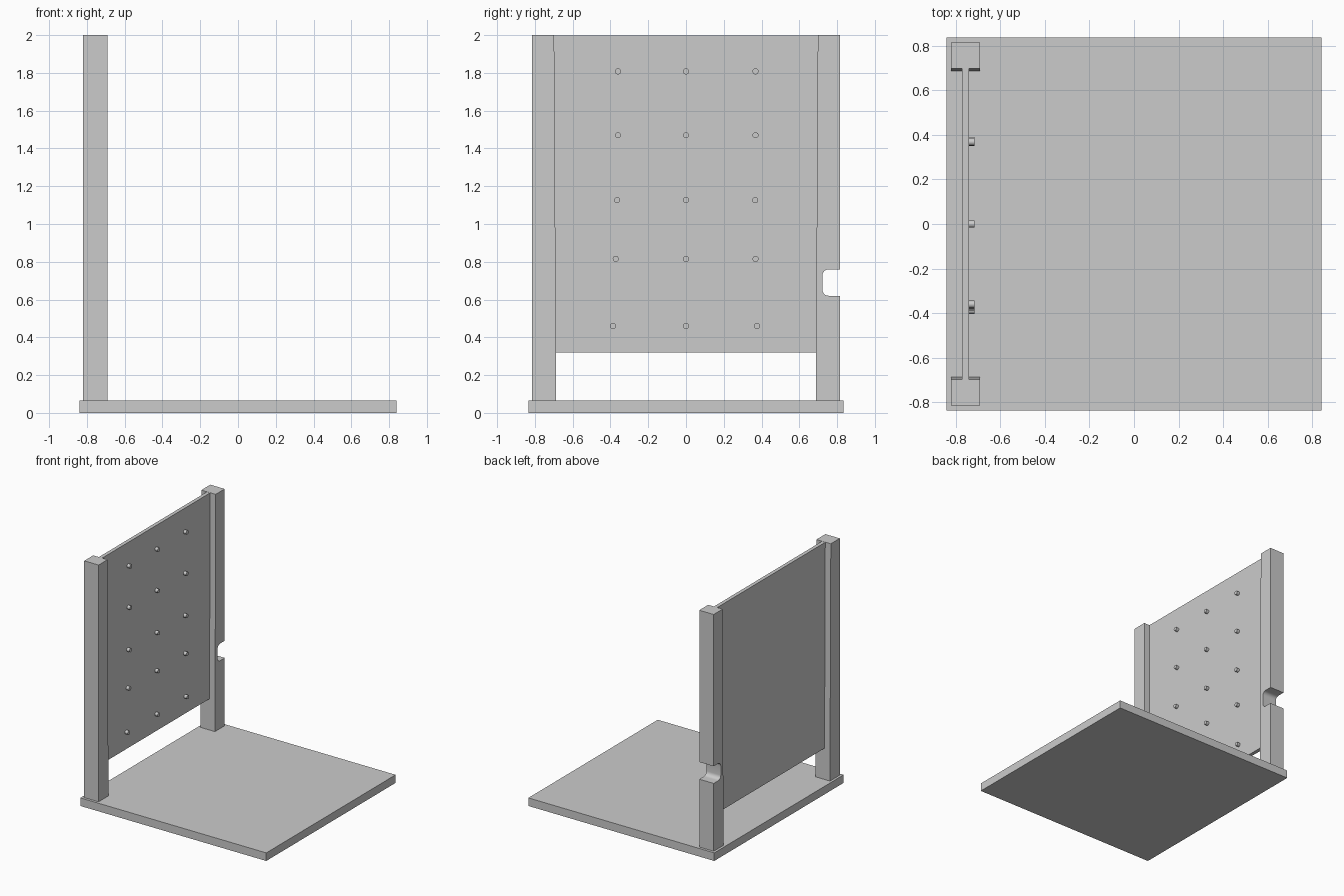
import bpy, bmesh, math
from mathutils import Matrix

if "Cube" in bpy.data.objects:
    bpy.data.objects.remove(bpy.data.objects["Cube"])


def finish(bm, name, smooth=False):
    bmesh.ops.recalc_face_normals(bm, faces=bm.faces)
    mesh = bpy.data.meshes.new(name)
    bm.to_mesh(mesh)
    bm.free()
    obj = bpy.data.objects.new(name, mesh)
    bpy.context.collection.objects.link(obj)
    if smooth:
        bpy.ops.object.select_all(action='DESELECT')
        obj.select_set(True)
        bpy.context.view_layer.objects.active = obj
        bpy.ops.object.shade_smooth_by_angle(angle=math.radians(35))
    return obj


def extrude_yz(name, profile, x0, x1, smooth=False):
    """Solid from a (y, z) outline, extruded from x0 to x1."""
    bm = bmesh.new()
    face = bm.faces.new([bm.verts.new((x0, y, z)) for y, z in profile])
    ext = bmesh.ops.extrude_face_region(bm, geom=[face])
    for v in ext["geom"]:
        if isinstance(v, bmesh.types.BMVert):
            v.co.x = x1
    return finish(bm, name, smooth)


def arc(cy, cz, r, a0, a1, n=6):
    return [(cy + r * math.cos(math.radians(a0 + (a1 - a0) * i / n)),
             cz + r * math.sin(math.radians(a0 + (a1 - a0) * i / n))) for i in range(n + 1)]


# Base plate
extrude_yz("base_plate", [(-0.835, 0), (0.835, 0), (0.835, 0.066), (-0.835, 0.066)], -0.84, 0.84)

# Posts, inner side leaning slightly; the +y one has a rounded notch
BOTTOM, TOP, INNER_LOW, INNER_HIGH, OUTER = 0.064, 2.0, 0.687, 0.698, 0.814
extrude_yz("plain_post", [(-OUTER, BOTTOM), (-INNER_LOW, BOTTOM),
                          (-INNER_HIGH, TOP), (-OUTER, TOP)], -0.82, -0.69)
notch = ([(OUTER, 0.62)] + arc(0.755, 0.653, 0.033, 270, 180)
         + arc(0.755, 0.727, 0.033, 180, 90) + [(OUTER, 0.76)])
extrude_yz("notched_post", [(INNER_LOW, BOTTOM), (OUTER, BOTTOM)] + notch
           + [(OUTER, TOP), (INNER_HIGH, TOP)], -0.82, -0.69, True)

# Panel between the posts
extrude_yz("panel", [(-0.692, 0.32), (0.692, 0.32), (0.7, 1.999), (-0.7, 1.999)], -0.77, -0.74)

# Pegs: height of each row with its left and right offsets
rows = [(1.808, -0.36, 0.368), (1.47, -0.36, 0.368), (1.126, -0.365, 0.366),
        (0.815, -0.372, 0.368), (0.46, -0.387, 0.375)]
bm = bmesh.new()
for z, left, right in rows:
    for y in (left, 0.0, right):
        bmesh.ops.create_cone(bm, cap_ends=True, segments=20, radius1=0.016, radius2=0.016, depth=0.033,
                              matrix=Matrix.Translation((-0.7315, y, z)) @ Matrix.Rotation(math.pi / 2, 4, 'Y'))
finish(bm, "pegs", True)
